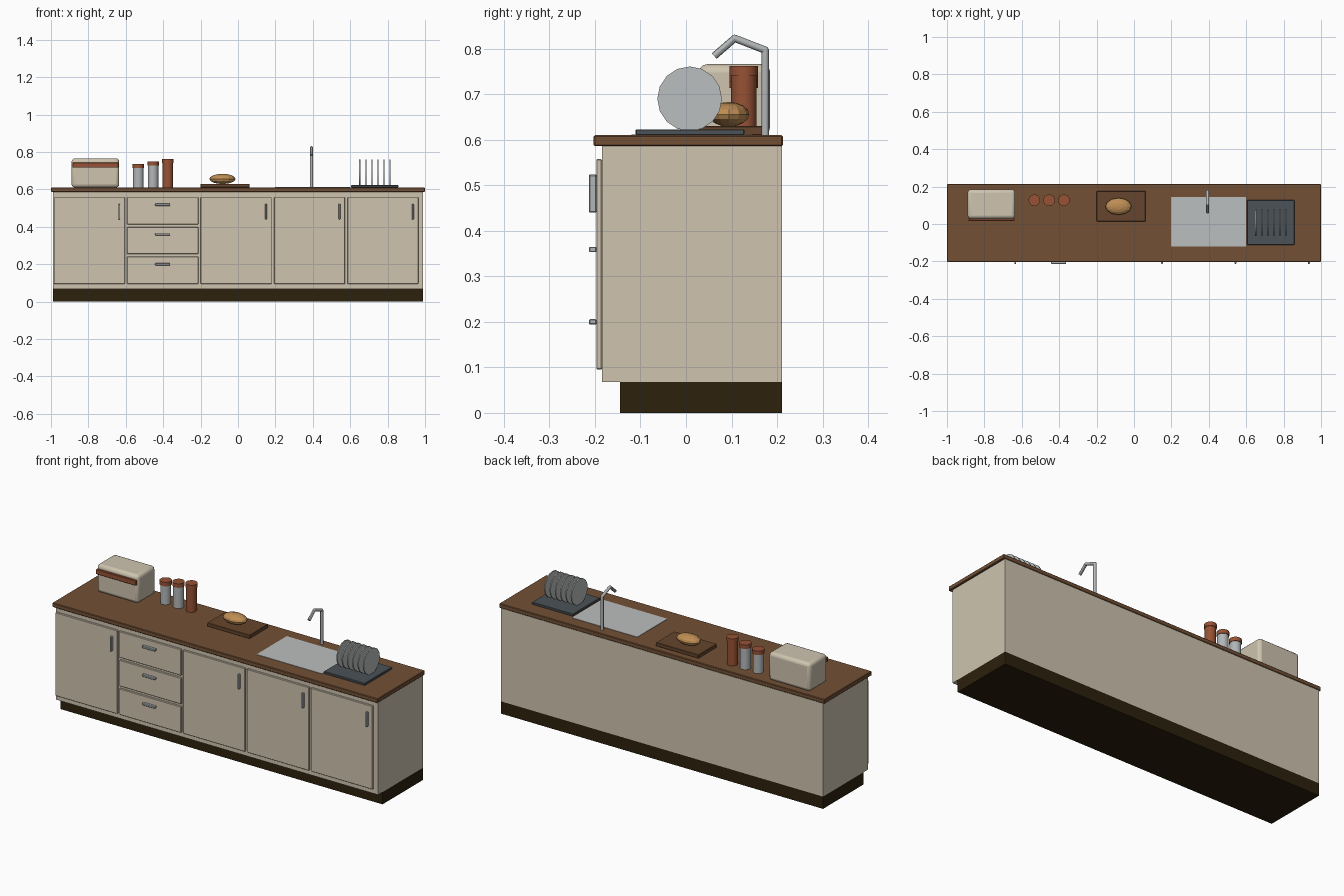
import bpy
from math import pi
from mathutils import Vector

if "Cube" in bpy.data.objects:
    bpy.data.objects.remove(bpy.data.objects["Cube"], do_unlink=True)


def material(name, r, g, b):
    m = bpy.data.materials.new(name)
    m.use_nodes = True
    m.diffuse_color = (r, g, b, 1)
    m.node_tree.nodes["Principled BSDF"].inputs["Base Color"].default_value = (r, g, b, 1)
    return m


cream = material("cream paint", 0.62, 0.55, 0.43)
wood = material("counter wood", 0.17, 0.08, 0.035)
board_wood = material("board wood", 0.13, 0.06, 0.026)
plinth_brown = material("dark plinth", 0.025, 0.015, 0.004)
steel = material("steel", 0.45, 0.47, 0.48)
slate = material("slate grey", 0.07, 0.085, 0.095)
clay = material("terracotta", 0.31, 0.085, 0.035)
crust = material("bread crust", 0.52, 0.27, 0.09)
china = material("plate grey", 0.5, 0.52, 0.52)


def finish(obj, name, mat, bevel=0, segments=1):
    obj.name = name
    obj.data.materials.append(mat)
    if bevel:
        mod = obj.modifiers.new("Bevel", "BEVEL")
        mod.width, mod.segments = bevel, segments
    return obj


def box(name, x, y, z, mat, bevel=0, segments=1):
    """Box from (min, max) ranges on each axis."""
    bpy.ops.mesh.primitive_cube_add(size=1)
    obj = bpy.context.object
    for v in obj.data.vertices:
        v.co = [lo + (c + 0.5) * (hi - lo) for c, (lo, hi) in zip(v.co, (x, y, z))]
    return finish(obj, name, mat, bevel, segments)


def rod(name, a, b, radius, mat, sides=16):
    """Cylinder running from point a to point b."""
    a, b = Vector(a), Vector(b)
    bpy.ops.mesh.primitive_cylinder_add(vertices=sides, radius=radius, depth=(b - a).length,
                                        location=(a + b) / 2)
    obj = bpy.context.object
    obj.rotation_euler = (b - a).to_track_quat("Z", "Y").to_euler()
    finish(obj, name, mat)
    bpy.ops.object.shade_smooth_by_angle()
    return obj


# Cabinet carcass
TOP = 0.61
box("plinth", (-0.99, 0.99), (-0.145, 0.211), (0, 0.068), plinth_brown)
box("cabinet_body", (-0.99, 0.99), (-0.185, 0.211), (0.068, 0.586), cream)
box("countertop", (-1, 1), (-0.203, 0.213), (0.586, TOP), wood, 0.003)

# Doors and drawers with their handles
FRONT = (-0.197, -0.185)
GRIP = (-0.213, -0.197)
for i in range(5):
    x0 = -0.985 + i * 0.3925
    x1 = x0 + 0.38
    if i == 1:
        for j in range(3):
            z0 = 0.095 + j * 0.159
            mid, grip_z = (x0 + x1) / 2, 0.2 + j * 0.159
            box(f"drawer_{j + 1}", (x0, x1), FRONT, (z0, z0 + 0.145), cream, 0.002)
            box(f"drawer_handle_{j + 1}", (mid - 0.04, mid + 0.04), GRIP,
                (grip_z - 0.006, grip_z + 0.006), steel, 0.002)
    else:
        box(f"door_{i + 1}", (x0, x1), FRONT, (0.095, 0.558), cream, 0.002)
        box(f"door_handle_{i + 1}", (x1 - 0.035, x1 - 0.025), GRIP, (0.44, 0.522), steel, 0.002)

# Bread box with its front strip
bread_box = box("bread_box", (-0.89, -0.635), (0.028, 0.185), (TOP, 0.766), cream, 0.018, 3)
bpy.ops.object.shade_smooth_by_angle()
box("bread_box_strip", (-0.885, -0.64), (0.016, 0.03), (0.716, 0.743), clay, 0.002)

# Storage jars
for i, (height, mat) in enumerate([(0.126, steel), (0.139, steel), (0.152, clay)]):
    x = -0.533 + i * 0.079
    rim = TOP + height - 0.022
    rod(f"jar_{i + 1}", (x, 0.127, TOP), (x, 0.127, rim), 0.028, mat)
    rod(f"jar_lid_{i + 1}", (x, 0.127, rim), (x, 0.127, TOP + height), 0.031, clay)

# Cutting board and loaf
box("cutting_board", (-0.2, 0.062), (0.014, 0.176), (TOP, 0.63), board_wood, 0.002)
bpy.ops.mesh.primitive_uv_sphere_add(segments=12, ring_count=8, radius=1, location=(-0.083, 0.094, 0.656))
loaf = finish(bpy.context.object, "bread_loaf", crust)
loaf.scale = (0.07, 0.045, 0.027)

# Sink and tap
box("sink", (0.198, 0.6), (-0.12, 0.145), (0.6, TOP + 0.002), china)
path = [(0.393, 0.174, TOP), (0.393, 0.174, 0.797), (0.393, 0.107, 0.823), (0.393, 0.062, 0.784)]
for i, (a, b) in enumerate(zip(path, path[1:])):
    rod(f"tap_section_{i + 1}", a, b, 0.008, steel, 12)
for i, p in enumerate(path[1:3]):
    bpy.ops.mesh.primitive_uv_sphere_add(segments=12, ring_count=8, radius=0.008, location=p)
    finish(bpy.context.object, f"tap_elbow_{i + 1}", steel)
    bpy.ops.object.shade_smooth()

# Drying tray and plates
box("drying_tray", (0.605, 0.857), (-0.111, 0.128), (TOP, 0.623), slate, 0.002)
for i in range(6):
    x = 0.651 + i * 0.0325
    rod(f"plate_{i + 1}", (x - 0.003, 0.008, 0.69), (x + 0.003, 0.008, 0.69), 0.071, china)
